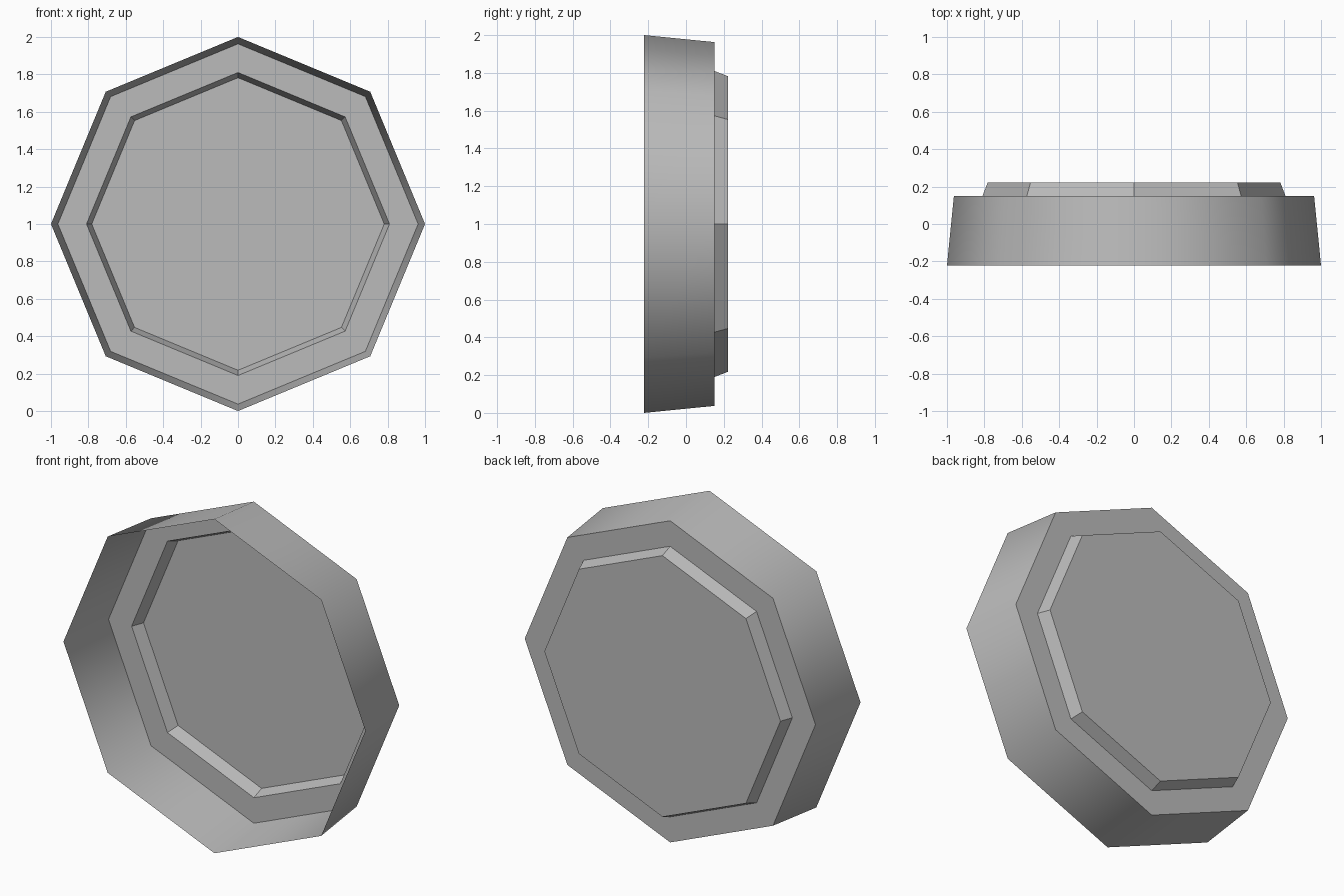
import bpy, bmesh
from math import sin, cos, pi

if "Cube" in bpy.data.objects:
    bpy.data.objects.remove(bpy.data.objects["Cube"])

SIDES = 8

grey = bpy.data.materials.new("plain grey")
grey.use_nodes = True
grey.diffuse_color = (0.5, 0.5, 0.5, 1)
grey.node_tree.nodes["Principled BSDF"].inputs["Base Color"].default_value = (0.5, 0.5, 0.5, 1)


def ring(bm, radius, y):
    return [bm.verts.new((radius * cos(2 * pi * i / SIDES), y, 1 + radius * sin(2 * pi * i / SIDES)))
            for i in range(SIDES)]


def shell(name, profile, smooth=False, capped=False):
    """Open octagonal sheet through (radius, y) rings, optionally closed at the last ring."""
    bm = bmesh.new()
    rings = [ring(bm, r, y) for r, y in profile]
    for a, b in zip(rings, rings[1:]):
        for i in range(SIDES):
            j = (i + 1) % SIDES
            bm.faces.new((a[i], b[i], b[j], a[j])).smooth = smooth
    if capped:
        bm.faces.new(rings[-1][::-1])
    bm.normal_update()
    mesh = bpy.data.meshes.new(name)
    bm.to_mesh(mesh)
    bm.free()
    mesh.materials.append(grey)
    obj = bpy.data.objects.new(name, mesh)
    bpy.context.collection.objects.link(obj)
    return obj


# Tapered outer wall, open at the front
shell("outer_wall", [(1.0, -0.223), (0.963, 0.15)], smooth=True)
# Flat shoulder behind the wall
shell("back_shoulder", [(0.963, 0.15), (0.81, 0.15)])
# Raised back panel with bevelled sides
shell("raised_back_panel", [(0.81, 0.15), (0.782, 0.223)], capped=True)
